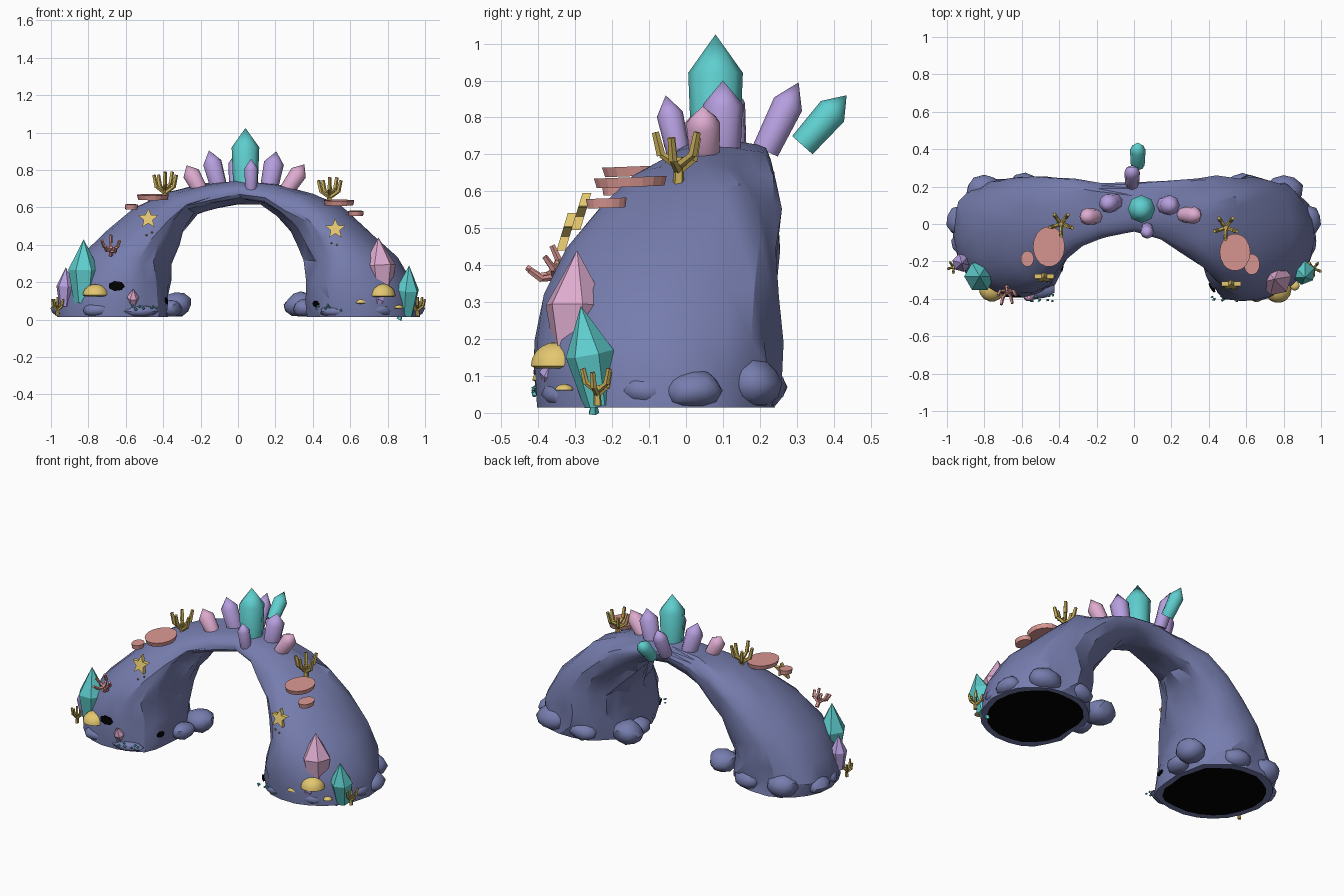
import bpy, bmesh, math, random
from mathutils import Vector, noise
from mathutils.bvhtree import BVHTree

if "Cube" in bpy.data.objects:
    bpy.data.objects.remove(bpy.data.objects["Cube"])

random.seed(4)


def mat(name, r, g, b):
    m = bpy.data.materials.new(name)
    m.diffuse_color = (r, g, b, 1)
    m.use_nodes = True
    m.node_tree.nodes["Principled BSDF"].inputs["Base Color"].default_value = m.diffuse_color
    return m


ROCK = mat("slate blue rock", .18, .205, .42)
DARK = mat("cave black", 0, 0, 0)
TEAL = mat("teal crystal", .115, .62, .62)
PURPLE = mat("violet crystal", .47, .35, .74)
PINK = mat("pink crystal", .73, .41, .63)
CORAL = mat("salmon coral", .70, .31, .29)
YELLOW = mat("yellow sponge", .77, .57, .16)
GOLD = mat("mustard coral", .56, .41, .10)


def add(name, bm, material, smooth=None):
    bmesh.ops.recalc_face_normals(bm, faces=bm.faces[:])
    me = bpy.data.meshes.new(name)
    bm.to_mesh(me)
    bm.free()
    me.materials.append(material)
    ob = bpy.data.objects.new(name, me)
    bpy.context.collection.objects.link(ob)
    if smooth:
        bpy.ops.object.select_all(action='DESELECT')
        ob.select_set(True)
        bpy.context.view_layer.objects.active = ob
        bpy.ops.object.shade_smooth_by_angle(angle=math.radians(smooth))
    return ob


def lathe(bm, base, tip, profile, sides=6, stretch=(1, 1)):
    """Rings of (fraction along axis, radius) between base and tip."""
    base, tip = Vector(base), Vector(tip)
    q = (tip - base).to_track_quat('Z', 'Y')
    rings = []
    for t, r in profile:
        c = base.lerp(tip, t)
        if r == 0:
            rings.append([bm.verts.new(c)] * sides)
            continue
        rings.append([bm.verts.new(c + q @ Vector((
            r * stretch[0] * math.cos(math.tau * k / sides),
            r * stretch[1] * math.sin(math.tau * k / sides), 0))) for k in range(sides)])
    for a, b in zip(rings, rings[1:]):
        for k in range(sides):
            n = (k + 1) % sides
            bm.faces.new(list(dict.fromkeys((a[k], a[n], b[n], b[k]))))
    for ring in (rings[0], rings[-1]):
        if ring[0] is not ring[1]:
            bm.faces.new(ring)


def solid(name, base, tip, profile, material, sides=6, stretch=(1, 1), smooth=None):
    bm = bmesh.new()
    lathe(bm, base, tip, profile, sides, stretch)
    return add(name, bm, material, smooth)


# Rock arch stations: inner x, inner z, outer x, outer z, front y left, front y right, back y
HALF = [(.38, .015, .97, .015, -.39, -.405, .24), (.375, .10, .965, .10, -.395, -.41, .245),
        (.375, .19, .93, .20, -.385, -.41, .245), (.36, .30, .85, .335, -.37, -.385, .25),
        (.33, .40, .70, .475, -.31, -.325, .255), (.28, .48, .56, .60, -.20, -.24, .25),
        (.21, .56, .40, .675, -.12, -.155, .24), (.12, .60, .21, .72, -.065, -.085, .23)]
stations = [(-a, b, -c, d, e, g) for a, b, c, d, e, f, g in HALF]
stations += [(0, .615, 0, .745, -.04, .22)]
stations += [(a, b, c, d, f, g) for a, b, c, d, e, f, g in HALF[::-1]]
SEG = 22
bm = bmesh.new()


def section(s, inset=1):
    xi, zi, xo, zo, yf, yb = s
    ring = []
    for k in range(SEG):
        a = math.tau * k / SEG
        c, d = math.cos(a), math.sin(a)
        u = inset * math.copysign(abs(c) ** .9, c)
        v = inset * math.copysign(abs(d) ** .88, d)
        # the front of each leg leans towards the opening
        skew = .12 * xi * min(0, v)
        # the underside tilts up towards the front
        lip = .22 * max(0, -u) * max(0, -v) if zi > .25 else 0
        w = u / 2 + lip
        p = Vector(((xi + xo) / 2 + w * (xo - xi) + skew, (yf + yb) / 2 + v * (yb - yf) / 2,
                    (zi + zo) / 2 + w * (zo - zi)))
        # the underside and back are craggier than the front
        amp = .036 if (c < -.35 or d > .5) else .01
        n = noise.noise_vector(p * 11) * amp
        if zi < .03:
            n *= .6
            n.z = 0
        ring.append(bm.verts.new(p + n))
    return ring


rings = [section(stations[0], .88)] + [section(s) for s in stations] + [section(stations[-1], .88)]
for a, b in zip(rings, rings[1:]):
    for k in range(SEG):
        n = (k + 1) % SEG
        bm.faces.new((a[k], a[n], b[n], b[k]))
# black undersides inside the rims
caps = [bm.faces.new(rings[0]), bm.faces.new(rings[-1])]
for f in caps:
    f.material_index = 1
bmesh.ops.triangulate(bm, faces=bm.faces[:])
bmesh.ops.recalc_face_normals(bm, faces=bm.faces[:])
tree = BVHTree.FromBMesh(bm)
arch = add("rock_arch", bm, ROCK, 26)
arch.data.materials.append(DARK)


def front(x, z):
    """Point and normal on the front of the arch."""
    p, n, _, _ = tree.ray_cast(Vector((x, -2, z)), Vector((0, 1, 0)))
    if p is None:
        p, n, _, _ = tree.find_nearest(Vector((x, -.4, z)))
    return p, (n if n.y < 0 else -n)


# Boulders around both feet
def boulder(x, y, z, rx, ry, rz):
    b = bmesh.new()
    bmesh.ops.create_icosphere(b, subdivisions=2, radius=1)
    for v in b.verts:
        k = 1 + .2 * noise.noise(v.co * 1.1 + Vector((x, y, z)) * 9)
        v.co = Vector((x + v.co.x * rx * k, y + v.co.y * ry * k, max(.018, z + v.co.z * rz * k)))
    add("boulder", b, ROCK, 40)


for sx in (-1, 1):
    for x, y, z, rx, ry, rz in [(.335, .10, .08, .085, .09, .07), (.36, -.04, .06, .065, .075, .05),
                                (.80, .18, .08, .10, .085, .07), (.93, .02, .06, .07, .075, .055),
                                (.91, -.11, .06, .065, .065, .045), (.54, -.35, .045, .11, .05, .035),
                                (.74, -.33, .05, .09, .06, .045), (.58, .21, .07, .09, .06, .055)]:
        boulder(sx * x, y, z, rx, ry, rz)

# Small cave holes
for x, z, r in [(-.65, .18, .045), (-.385, .10, .03), (.355, .07, .03)]:
    p, n = front(x, z)
    solid("cave_hole", p - n * .004, p + n * .005, [(0, r), (1, r)], DARK, 7, (1, .6))


# Crystals: blunt prisms on the crown, spindles at the feet
def prism(base, tip, r, m):
    solid("crown_crystal", base, tip, [(0, r * .88), (.68, r), (1, 0)], m, 8, smooth=46)


prism((.04, .08, .70), (.04, .08, 1.025), .074, TEAL)
prism((-.10, .12, .70), (-.155, .105, .905), .052, PURPLE)
prism((.165, .10, .70), (.205, .10, .90), .054, PURPLE)
prism((.07, -.02, .70), (.07, -.055, .86), .036, PURPLE)
prism((-.20, .04, .69), (-.275, .04, .825), .046, PINK)
prism((.26, .05, .69), (.355, .045, .83), .046, PINK)
prism((-.01, .215, .71), (-.01, .305, .895), .042, PURPLE)
prism((.02, .315, .725), (.02, .435, .86), .042, TEAL)


def spindle(base, tip, r, m):
    solid("foot_crystal", base, tip, [(0, r * .62), (.52, r), (1, 0)], m)


spindle((-.825, -.28, .09), (-.825, -.28, .43), .083, TEAL)
spindle((-.925, -.205, .07), (-.92, -.21, .28), .05, PURPLE)
spindle((.765, -.30, .13), (.75, -.295, .44), .087, PINK)
spindle((.895, -.235, .02), (.915, -.285, .29), .066, TEAL)
spindle((-.565, -.36, .07), (-.56, -.41, .165), .033, PINK)
spindle((.76, -.35, .14), (.74, -.38, .06), .034, PURPLE)

# Dome sponges with dots
for x, y, z, r, h in [(-.76, -.345, .125, .07, .065), (.77, -.35, .12, .072, .072),
                      (.655, -.375, .085, .042, .035), (.86, -.33, .06, .025, .018)]:
    prof = [(0, r * .8)] + [(.1 + .9 * math.sin(i * math.pi / 10), r * math.cos(i * math.pi / 10))
                            for i in range(5)] + [(1, 0)]
    solid("dome_sponge", (x, y, z), (x, y, z + h), prof, YELLOW, 14, smooth=40)
for x, z in [(-.49, .45), (-.46, .465), (.50, .41), (.53, .40)]:
    p, n = front(x, z)
    solid("sponge_dot", p - n * .004, p + n * .008, [(0, .007), (1, .004)], GOLD, 6)

# Shelf corals
for x, y, z, rx, ry in [(-.455, -.12, .655, .085, .108), (.54, -.15, .625, .082, .10),
                        (-.57, -.185, .603, .035, .042), (.63, -.215, .568, .042, .056)]:
    solid("shelf_coral", (x, y, z - .013), (x, y - .001, z + .013),
          [(0, .93), (1, 1)], CORAL, 18, (rx, ry))

# Starfish leaning against the slope
for x, y, z in [(-.48, -.285, .54), (.52, -.325, .485)]:
    b = bmesh.new()
    layers = []
    for d in (-.012, .012):
        ring = []
        for k in range(10):
            a = math.pi / 2 + k * math.pi / 5
            r = .056 if k % 2 == 0 else .025
            h = r * math.sin(a)
            ring.append(b.verts.new((x + r * math.cos(a), y + d + h * .3, z + h)))
        layers.append(ring)
        b.faces.new(ring)
    for k in range(10):
        n = (k + 1) % 10
        b.faces.new((layers[0][k], layers[0][n], layers[1][n], layers[1][k]))
    add("starfish", b, YELLOW)


# Branching corals: a stem with curved-up arms all round
def branch(base, height, spread, r, m, axis=(0, 0, 1), arms=5):
    b = bmesh.new()
    base, q = Vector(base), Vector(axis).to_track_quat('Z', 'Y')

    def twig(p0, p1, w):
        lathe(b, base + q @ Vector(p0), base + q @ Vector(p1), [(0, w), (1, w * .8)], 5)
    twig((0, 0, 0), (0, 0, height * .55), r * 1.3)
    for k in range(arms):
        a = math.tau * k / arms + .3
        c, s = math.cos(a) * spread, math.sin(a) * spread
        low = height * (.3 + .1 * (k % 2))
        twig((0, 0, low), (c * .75, s * .75, low + height * .2), r)
        twig((c * .75, s * .75, low + height * .18), (c, s, height * (.9 + .1 * (k % 2))), r)
    add("branch_coral", b, m)


branch((-.39, 0, .63), .16, .063, .0125, GOLD)
branch((.49, -.02, .61), .15, .063, .0125, GOLD)
branch((-.965, -.23, .02), .10, .032, .008, GOLD)
branch((.96, -.24, .02), .10, .04, .009, GOLD)
branch((-.68, -.335, .345), .10, .05, .010, CORAL, (0, -.65, .75))

# Tiny teal leaf sprigs at the feet
for cx in (-.50, .49):
    for i in range(9):
        x = cx + random.uniform(-.08, .08)
        y, z = random.uniform(-.41, -.37), random.uniform(.045, .075)
        solid("leaf_sprig", (x, y, z), (x + random.uniform(-.02, .02), y - .012, z + .006),
              [(0, .003), (.5, .008), (1, 0)], TEAL, 4)
solid("leaf_sprig", (.86, -.25, 0), (.87, -.25, .02), [(0, .015), (1, .01)], TEAL, 5)
